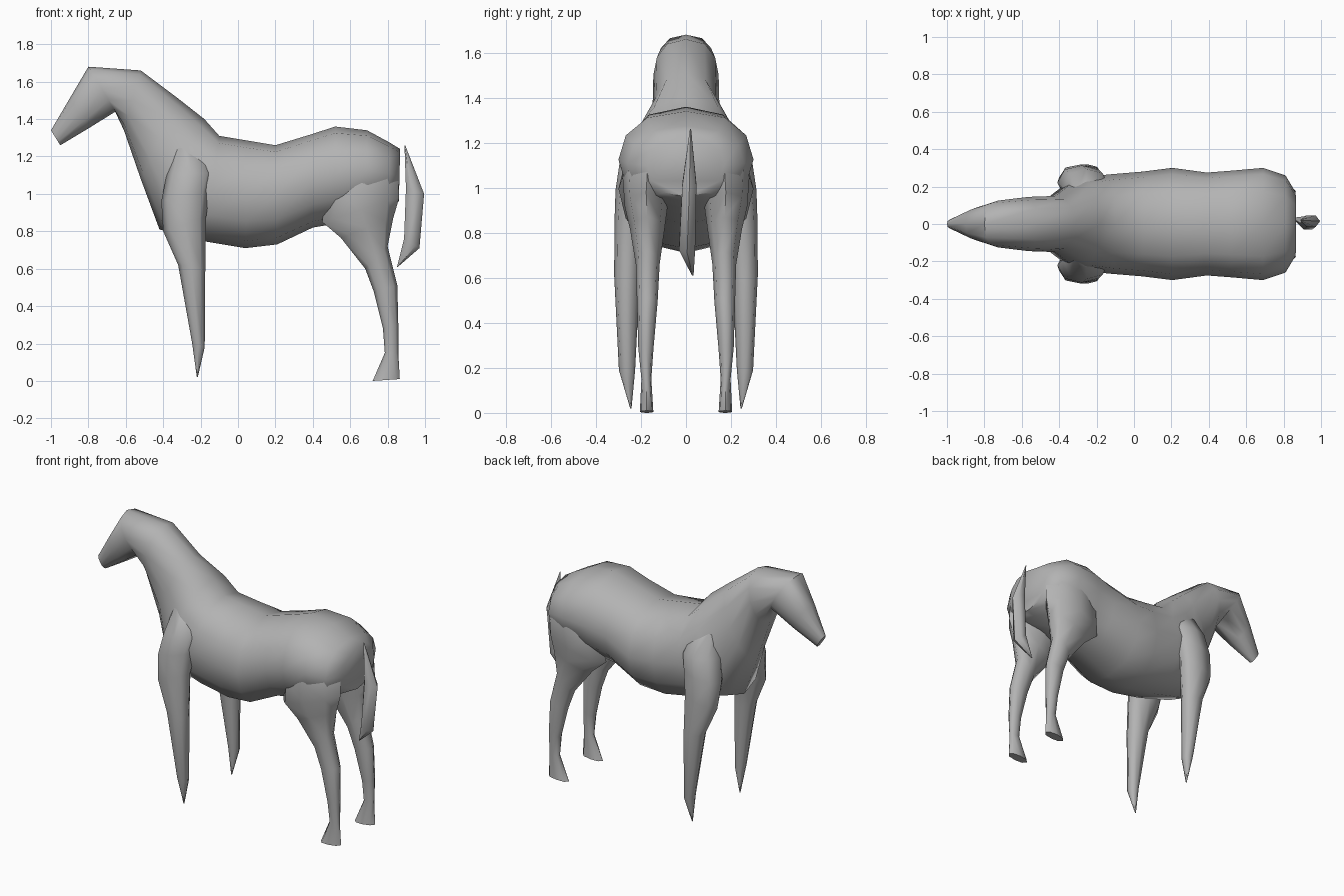
import bpy, bmesh, math

# Mid-grey coat
coat = bpy.data.materials.new("grey_coat")
coat.diffuse_color = (0.45, 0.45, 0.45, 1)


def loft(name, rings, sides, mirror=False):
    """Skin elliptical rings given as (x1, z1, x2, z2, y centre, y half-width)."""
    bm = bmesh.new()
    loops = []
    for x1, z1, x2, z2, yc, hw in rings:
        loop = []
        for i in range(sides):
            a = 2 * math.pi * i / sides
            c, s = math.cos(a), math.sin(a)
            # slightly squared ellipse keeps the flanks full
            s = math.copysign(abs(s) ** 0.8, s)
            t = (1 - c) / 2
            loop.append(bm.verts.new((x1 + (x2 - x1) * t, yc + hw * s,
                                      z1 + (z2 - z1) * t)))
        loops.append(loop)
    for a, b in zip(loops, loops[1:]):
        for i in range(sides):
            j = (i + 1) % sides
            bm.faces.new((a[i], a[j], b[j], b[i]))
    bm.faces.new(loops[0])
    bm.faces.new(loops[-1][::-1])
    bmesh.ops.remove_doubles(bm, verts=bm.verts, dist=0.0005)
    bmesh.ops.recalc_face_normals(bm, faces=bm.faces)
    mesh = bpy.data.meshes.new(name)
    bm.to_mesh(mesh)
    bm.free()
    mesh.materials.append(coat)
    obj = bpy.data.objects.new(name, mesh)
    bpy.context.collection.objects.link(obj)
    if mirror:
        obj.modifiers.new("mirror", 'MIRROR').use_axis = (False, True, False)
    bpy.ops.object.select_all(action='DESELECT')
    obj.select_set(True)
    bpy.context.view_layer.objects.active = obj
    bpy.ops.object.shade_smooth_by_angle(angle=math.radians(60))
    return obj


# Head, neck and barrel: top point, bottom point, half-width
body = [
    (-1.00, 1.34, -0.95, 1.26, 0.025),
    (-0.90, 1.51, -0.80, 1.35, 0.085),
    (-0.80, 1.68, -0.655, 1.44, 0.125),
    (-0.52, 1.66, -0.61, 1.34, 0.145),
    (-0.32, 1.51, -0.52, 1.08, 0.15),
    (-0.18, 1.40, -0.42, 0.81, 0.245),
    (-0.10, 1.31, -0.17, 0.745, 0.265),
    (0.05, 1.285, 0.04, 0.71, 0.28),
    (0.20, 1.26, 0.21, 0.73, 0.30),
    (0.38, 1.315, 0.40, 0.82, 0.275),
    (0.52, 1.36, 0.52, 0.84, 0.285),
    (0.69, 1.34, 0.69, 0.91, 0.30),
    (0.81, 1.275, 0.81, 0.94, 0.26),
    (0.867, 1.24, 0.86, 0.96, 0.17),
]
loft("body_neck_and_head", [(a, b, c, d, 0, w) for a, b, c, d, w in body], 12)

# Front legs: shoulder tucked into the chest, tapering to a point
loft("front_legs", [
    (-0.34, 1.29, -0.17, 1.24, 0.13, 0.06),
    (-0.38, 1.11, -0.13, 1.11, 0.19, 0.105),
    (-0.41, 0.96, -0.15, 1.02, 0.22, 0.093),
    (-0.40, 0.80, -0.17, 0.88, 0.25, 0.068),
    (-0.32, 0.62, -0.175, 0.60, 0.262, 0.057),
    (-0.245, 0.20, -0.178, 0.18, 0.262, 0.036),
    (-0.22, 0.02, -0.215, 0.02, 0.245, 0.003),
], 8, True)

# Hind legs: thigh tucked into the rump, hock and flared hoof
loft("hind_legs", [
    (0.50, 1.22, 0.80, 1.22, 0.15, 0.09),
    (0.47, 1.00, 0.855, 1.10, 0.17, 0.112),
    (0.45, 0.85, 0.862, 0.98, 0.177, 0.095),
    (0.55, 0.765, 0.83, 0.87, 0.172, 0.077),
    (0.68, 0.60, 0.80, 0.72, 0.17, 0.053),
    (0.725, 0.48, 0.852, 0.51, 0.172, 0.046),
    (0.775, 0.28, 0.857, 0.30, 0.178, 0.034),
    (0.785, 0.15, 0.857, 0.15, 0.176, 0.022),
    (0.72, 0.0, 0.865, 0.01, 0.175, 0.03),
], 8, True)

# Tail hanging just behind the rump
loft("tail", [
    (0.89, 1.26, 0.894, 1.26, 0.02, 0.003),
    (0.898, 1.03, 0.995, 1.00, 0.015, 0.035),
    (0.888, 0.76, 0.97, 0.71, 0.005, 0.04),
    (0.85, 0.61, 0.855, 0.61, 0.03, 0.004),
], 6)
